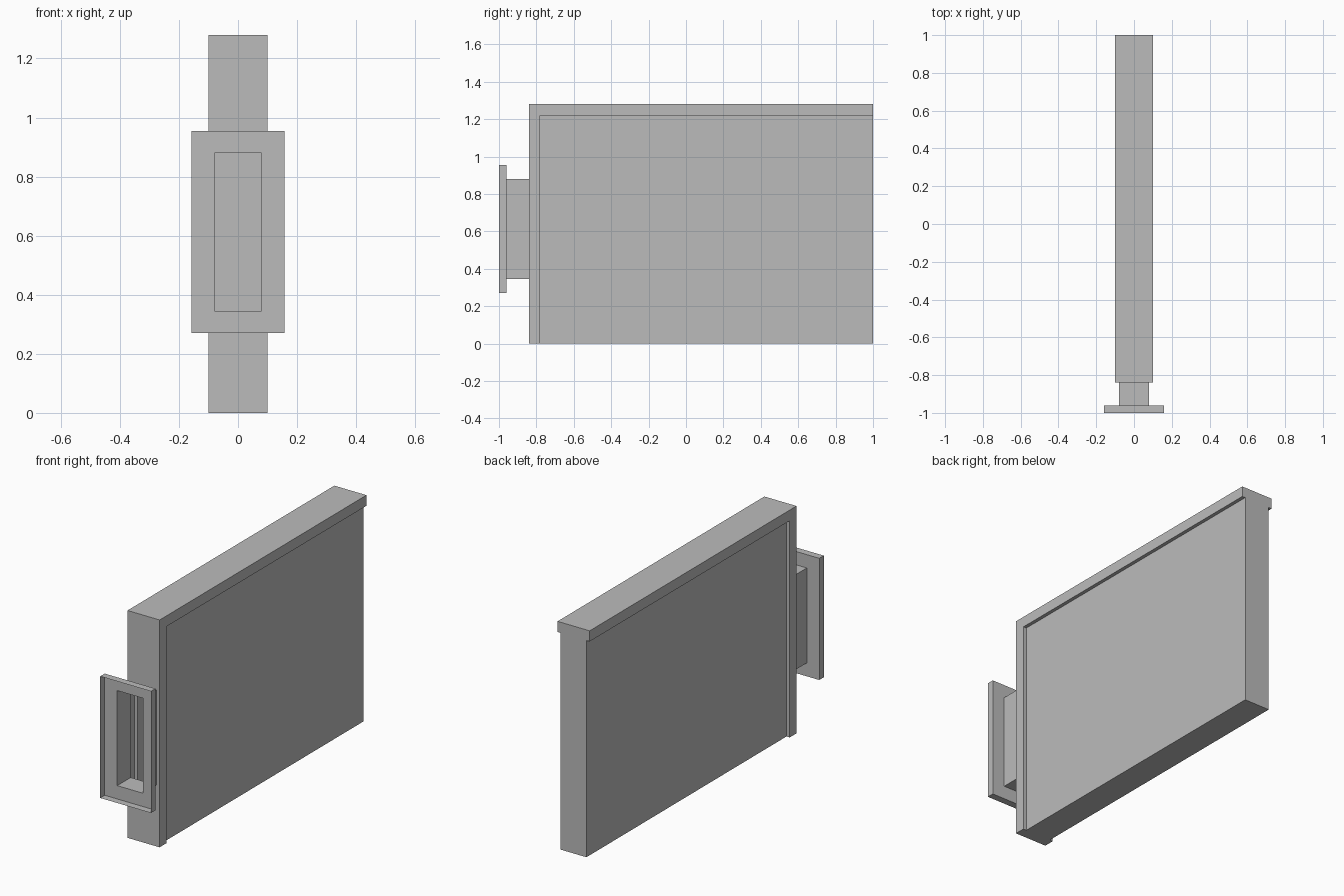
import bpy
import bmesh

cube = bpy.data.objects.get("Cube")
if cube:
    bpy.data.objects.remove(cube, do_unlink=True)

# Single plain grey
GREY = (0.5, 0.5, 0.5, 1.0)
grey = bpy.data.materials.new("plain_grey")
grey.use_nodes = True
grey.diffuse_color = GREY
grey.node_tree.nodes["Principled BSDF"].inputs["Base Color"].default_value = GREY


def add_object(name, bm):
    mesh = bpy.data.meshes.new(name)
    bm.to_mesh(mesh)
    bm.free()
    mesh.materials.append(grey)
    obj = bpy.data.objects.new(name, mesh)
    bpy.context.collection.objects.link(obj)
    return obj


# Main dimensions
RIM_X, CORE_X = 0.10, 0.08
FRONT, RIM_Y, BACK = -0.84, -0.78, 1.0
RIM_Z, TOP = 1.22, 1.28
PORT_LOW, PORT_HIGH = 0.345, 0.88
LIP_X, LIP_LOW, LIP_HIGH = 0.158, 0.27, 0.955
LIP_FRONT, LIP_BACK = -1.0, -0.96

# Hollow body: thin core with a wider rim along the front and top
cuts = (
    (-RIM_X, -CORE_X, CORE_X, RIM_X),
    (FRONT, RIM_Y, BACK),
    (0.0, PORT_LOW, PORT_HIGH, RIM_Z, TOP),
)


def filled(cell):
    if any(i < 0 or i >= len(c) - 1 for i, c in zip(cell, cuts)):
        return False
    return cell[0] == 1 or cell[1] == 0 or cell[2] == 3


body = bmesh.new()
cells = [(i, j, k) for i in range(3) for j in range(2) for k in range(4)]
for cell in filter(filled, cells):
    for axis in range(3):
        for side in (0, 1):
            neighbour = list(cell)
            neighbour[axis] += 2 * side - 1
            is_port = cell == (1, 0, 1) and axis == 1 and side == 0
            if filled(neighbour) or is_port:
                continue
            u, v = (axis + 1) % 3, (axis + 2) % 3
            corners = []
            for du, dv in ((0, 0), (1, 0), (1, 1), (0, 1)):
                p = list(cell)
                p[axis] += side
                p[u] += du
                p[v] += dv
                corners.append(body.verts.new([cuts[n][p[n]] for n in range(3)]))
            body.faces.new(corners if side else corners[::-1])
bmesh.ops.remove_doubles(body, verts=body.verts, dist=0.0001)
add_object("body_shell", body)

# Open duct with a shallow tray-shaped collar, made from bridged rings
duct = bmesh.new()


def ring(half, low, high, y):
    points = ((-half, low), (half, low), (half, high), (-half, high))
    return [duct.verts.new((x, y, z)) for x, z in points]


rings = [
    ring(LIP_X, LIP_LOW, LIP_HIGH, LIP_FRONT),
    ring(LIP_X, LIP_LOW, LIP_HIGH, LIP_BACK),
    ring(CORE_X, PORT_LOW, PORT_HIGH, LIP_BACK),
    ring(CORE_X, PORT_LOW, PORT_HIGH, FRONT),
]
for a, b in zip(rings, rings[1:]):
    for i in range(4):
        j = (i + 1) % 4
        duct.faces.new((a[i], b[i], b[j], a[j]))
add_object("duct_collar", duct)
